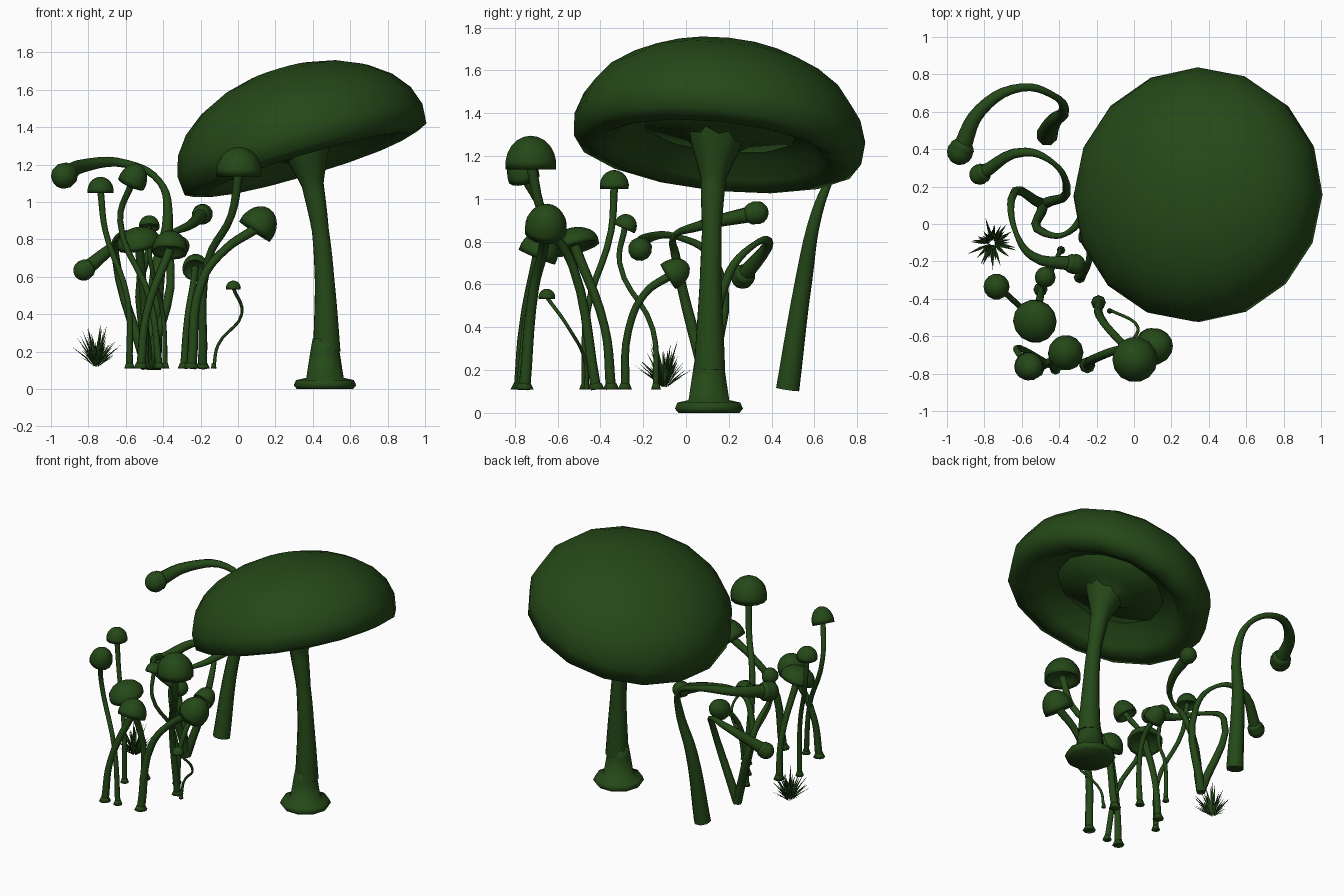
import bpy, bmesh, math, random
from mathutils import Vector, Matrix

if "Cube" in bpy.data.objects:
    bpy.data.objects.remove(bpy.data.objects["Cube"])

random.seed(4)
green = bpy.data.materials.new("dark_green")
green.diffuse_color = (0.018, 0.065, 0.009, 1)
green.use_nodes = True
green.node_tree.nodes["Principled BSDF"].inputs["Base Color"].default_value = green.diffuse_color
GROUND = .11  # height where the small stalks start


def add_mesh(name, bm, smooth=True):
    bmesh.ops.recalc_face_normals(bm, faces=bm.faces)
    me = bpy.data.meshes.new(name)
    bm.to_mesh(me)
    bm.free()
    for p in me.polygons:
        p.use_smooth = smooth
    me.materials.append(green)
    ob = bpy.data.objects.new(name, me)
    bpy.context.collection.objects.link(ob)


def lathe(name, profile, sides, loc, axis=(0, 0, 1)):
    """Revolve (radius, height) points around an axis through loc."""
    bm = bmesh.new()
    rings = []
    for r, z in profile:
        angles = [2 * math.pi * i / sides for i in range(sides)]
        rings.append([bm.verts.new((r * math.cos(a), r * math.sin(a), z)) for a in angles])
    for a, b in zip(rings, rings[1:]):
        for i in range(sides):
            j = (i + 1) % sides
            bm.faces.new((a[i], a[j], b[j], b[i]))
    bmesh.ops.remove_doubles(bm, verts=bm.verts, dist=1e-5)
    q = Vector((0, 0, 1)).rotation_difference(Vector(axis).normalized())
    bm.transform(Matrix.Translation(loc) @ q.to_matrix().to_4x4())
    add_mesh(name, bm)


def arc(r, h, start, end, steps):
    """Part of an ellipse as a profile; angles in degrees above the rim."""
    angles = [math.radians(start + (end - start) * i / steps) for i in range(steps + 1)]
    return [(r * max(0, math.cos(a)), h * math.sin(a)) for a in angles]


def tube(name, pts, radius):
    """Smooth stalk through the points; radius is a rule of 0..1 along it."""
    cu = bpy.data.curves.new(name, 'CURVE')
    cu.dimensions = '3D'
    cu.bevel_depth = 1
    cu.bevel_resolution = 2
    cu.resolution_u = 5
    cu.use_fill_caps = True
    sp = cu.splines.new('BEZIER')
    sp.bezier_points.add(len(pts) - 1)
    for i, (bp, p) in enumerate(zip(sp.bezier_points, pts)):
        bp.co, bp.radius = p, radius(i / (len(pts) - 1))
        bp.handle_left_type = bp.handle_right_type = 'AUTO'
    cu.materials.append(green)
    ob = bpy.data.objects.new(name, cu)
    bpy.context.collection.objects.link(ob)
    bpy.ops.object.select_all(action='DESELECT')
    ob.select_set(True)
    bpy.context.view_layer.objects.active = ob
    bpy.ops.object.convert(target='MESH')
    bpy.ops.object.shade_smooth_by_angle(angle=math.radians(60))


def domed(name, r, cap_r, cap_h, axis, base, *rest):
    """Small mushroom: flared foot, stalk, hollow domed cap."""
    foot = (*base, GROUND)
    tube(name + "_stalk", [foot, *rest], lambda t: r * (1.2 - .8 * t + .8 * t * t))
    lathe(name + "_foot", [(0, 0), (r * 1.9, 0), (r * 1.2, .03), (0, .03)], 8, foot)
    under = [(.8 * cap_r, -.06 * cap_h), (.6 * cap_r, .15 * cap_h), (0, .2 * cap_h)]
    lathe(name + "_cap", arc(cap_r, cap_h, 90, -10, 6) + under, 14, rest[-1], axis)


def drooping(name, base_r, thin, bulb_r, base, *rest):
    """Hanging stalk: wide base, thin middle, swelling neck and collared bulb."""
    def radius(t):
        low = max(0, 1 - t / .6) ** 1.3 * (base_r - thin)
        high = max(0, (t - .5) / .5) ** 1.3 * (.72 * bulb_r - thin)
        return thin + low + high
    tube(name + "_stalk", [(*base, GROUND), *rest], radius)
    collar = [(.94 * bulb_r, -.48 * bulb_r), (.72 * bulb_r, -.8 * bulb_r), (0, -bulb_r)]
    lathe(name + "_bulb", arc(bulb_r, bulb_r, 90, -24, 5) + collar, 12, rest[-1],
          Vector(rest[-1]) - Vector(rest[-2]))


# Large mushroom: tilted cap, gill plate, bent stem, foot
tilt, centre = (-.285, .1, .955), (.34, .155, 1.3)
lathe("big_cap", arc(.685, .43, 90, -10, 7) +
      [(.57, -.105), (.5, -.07), (.45, .01), (0, .07)], 16, centre, tilt)
lathe("big_gill_plate", [(.1, -.07), (.18, -.01), (.41, .03), (.41, .06), (0, .07)],
      10, centre, tilt)
tube("big_stem", [(.475, .11, .2), (.462, .115, .6), (.44, .12, .85),
                  (.4, .128, 1.09), (.36, .145, 1.31)],
     lambda t: .045 + .033 * (1 - t) ** 4 + .1 * t ** 6)
lathe("big_foot", [(0, 0), (.15, 0), (.167, .02), (.155, .048), (.1, .06),
                   (.078, .2), (.066, .27), (0, .27)], 10, (.465, .107, 0))

# Domed small mushrooms
domed("tall_dome", .021, .122, .135, (0, 0, 1), (-.19, -.42),
      (-.16, -.53, .69), (-.035, -.67, .93), (.005, -.725, 1.16))
domed("right_dome", .023, .1, .125, (.5, .05, .75), (-.25, -.755),
      (-.19, -.71, .585), (-.07, -.67, .745), (.1, -.655, .86))
domed("front_dome", .021, .095, .105, (.05, .35, .85), (-.52, -.78),
      (-.49, -.76, .4), (-.365, -.69, .745))
domed("wide_dome", .02, .118, .085, (-.2, -.25, .9), (-.5, -.35),
      (-.5, -.38, .4), (-.53, -.52, .78))
domed("left_dome", .015, .07, .075, (0, 0, 1), (-.58, -.47),
      (-.59, -.46, .48), (-.71, -.35, .85), (-.735, -.335, 1.06))
domed("rear_dome", .016, .076, .1, (.35, -.2, .8), (-.42, -.775),
      (-.47, -.74, .48), (-.63, -.665, .9), (-.565, -.76, 1.11))
domed("tiny_dome", .008, .04, .04, (0, 0, 1), (-.13, -.465),
      (-.107, -.47, .235), (.02, -.55, .4), (-.025, -.65, .54))
domed("middle_dome", .012, .056, .06, (0, .4, .9), (-.39, -.14),
      (-.4, -.155, .39), (-.47, -.31, .7), (-.475, -.285, .87))
domed("bent_dome", .017, .07, .095, (.05, .8, .5), (-.29, -.285),
      (-.27, -.27, .38), (-.24, -.19, .56), (-.228, -.07, .645))

# Drooping stalks; three of them share one base
shared = (-.485, .105)
drooping("tall_droop", .058, .013, .07, (-.465, .475), (-.43, .55, .62), (-.375, .61, .93),
         (-.42, .68, 1.11), (-.6, .73, 1.205), (-.82, .61, 1.195), (-.93, .385, 1.14))
drooping("left_droop", .03, .012, .056, shared, (-.36, .205, .66),
         (-.43, .325, .79), (-.58, .385, .795), (-.825, .265, .635))
drooping("front_droop", .03, .012, .056, shared, (-.655, .135, .71),
         (-.63, -.05, .825), (-.545, -.17, .82), (-.315, -.215, .765))
drooping("right_droop", .03, .012, .056, shared, (-.475, -.05, .74),
         (-.37, -.055, .825), (-.27, .05, .87), (-.19, .33, .935))

# Grass tuft: thin folded blades fanning out of one point
bm = bmesh.new()
for i in range(60):
    a = i * 2.4 + random.uniform(-.3, .3)
    lean = math.radians(random.uniform(4, 62))
    length = random.uniform(.15, .25) - .05 * lean
    out = Vector((math.cos(a), math.sin(a), 0))
    side = Vector((-out.y, out.x, 0)) * .008
    root = Vector((-.757, -.1, .12)) + out * .012
    d = out * math.sin(lean) * .75 + Vector((0, 0, math.cos(lean)))
    mid = root + d * length * .5
    tip = root + d * length + out * .015
    left, right, tip, root, fold = [bm.verts.new(p) for p in (
        mid - side, mid + side, tip, root, mid - out * .006)]
    for f in ((left, right, tip), (root, right, left), (root, left, fold),
              (root, fold, right), (left, tip, fold), (right, fold, tip)):
        try:
            bm.faces.new(f)
        except ValueError:
            pass
add_mesh("grass_tuft", bm, smooth=False)
